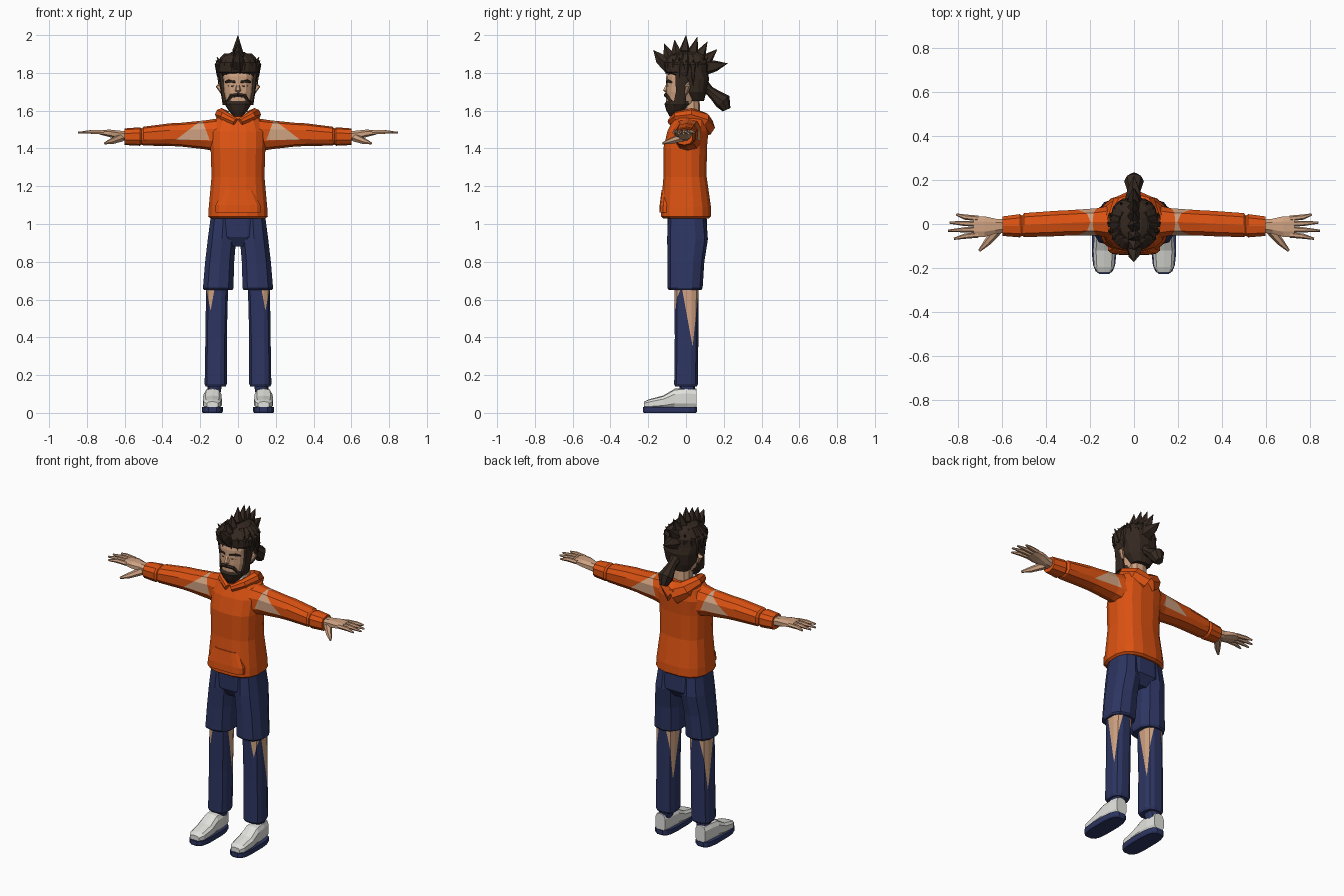
import bpy, bmesh, math, random
from mathutils import Vector

cube = bpy.data.objects.get("Cube")
if cube:
    bpy.data.objects.remove(cube)
random.seed(4)


def material(name, red, green, blue):
    mat = bpy.data.materials.new(name)
    mat.use_nodes = True
    mat.diffuse_color = (red, green, blue, 1)
    shader = mat.node_tree.nodes["Principled BSDF"]
    shader.inputs["Base Color"].default_value = (red, green, blue, 1)
    shader.inputs["Roughness"].default_value = .9
    return mat


ORANGE = material("orange fleece", .72, .085, .006)
NAVY = material("navy cloth", .026, .036, .12)
SKIN = material("skin", .62, .36, .22)
HAIR = material("dark brown hair", .036, .022, .015)
WHITE = material("white leather", .75, .75, .72)


def skin_rings(bm, rings):
    """Bridge a list of point rings and cap both ends."""
    loops = [[bm.verts.new(p) for p in ring] for ring in rings]
    count = len(loops[0])
    for low, high in zip(loops, loops[1:]):
        for i in range(count):
            j = (i + 1) % count
            bm.faces.new((low[i], low[j], high[j], high[i]))
    bm.faces.new(loops[0])
    bm.faces.new(loops[-1])


def loft(bm, axis, sections, sides=12, power=.8):
    """Sections: position on axis, two centre values, two half sizes."""
    rings = []
    for pos, ca, cb, ra, rb in sections:
        ring = []
        for i in range(sides):
            angle = math.tau * (i + .5) / sides
            c, s = math.cos(angle), math.sin(angle)
            point = [ca + ra * math.copysign(abs(c) ** power, c),
                     cb + rb * math.copysign(abs(s) ** power, s)]
            point.insert("xyz".index(axis), pos)
            ring.append(point)
        rings.append(ring)
    skin_rings(bm, rings)


def tube(bm, points, radii, sides=6):
    """Tapered tube along a path."""
    points = [Vector(p) for p in points]
    rings = []
    for i, (point, radius) in enumerate(zip(points, radii)):
        along = points[min(i + 1, len(points) - 1)] - points[max(i - 1, 0)]
        turn = along.to_track_quat("Z", "Y")
        rings.append([point + turn @ Vector((radius * math.cos(math.tau * k / sides),
                                             radius * math.sin(math.tau * k / sides), 0))
                      for k in range(sides)])
    skin_rings(bm, rings)


def paint_triangle(bm, axis, corners, rule):
    """Cut a triangle through the mesh and give its faces the second material."""
    def side(a, b, u, v):
        return (b[0] - a[0]) * (v - a[1]) - (b[1] - a[1]) * (u - a[0])

    edges = list(zip(corners, corners[1:] + corners[:1]))
    for a, b in edges:
        co, normal = Vector((0, 0, a[1])), Vector((0, 0, b[0] - a[0]))
        co[axis], normal[axis] = a[0], a[1] - b[1]
        bmesh.ops.bisect_plane(bm, geom=bm.verts[:] + bm.edges[:] + bm.faces[:],
                               plane_co=co, plane_no=normal.normalized())
    for face in bm.faces:
        centre = face.calc_center_median()
        signs = [side(a, b, centre[axis], centre.z) > 0 for a, b in edges]
        if rule(centre) and (all(signs) or not any(signs)):
            face.material_index = 1


def finish(bm, name, *mats, mirror=False):
    bmesh.ops.recalc_face_normals(bm, faces=bm.faces[:])
    mesh = bpy.data.meshes.new(name)
    bm.to_mesh(mesh)
    bm.free()
    for mat in mats:
        mesh.materials.append(mat)
    obj = bpy.data.objects.new(name, mesh)
    bpy.context.collection.objects.link(obj)
    if mirror:
        obj.modifiers.new("Mirror", "MIRROR")
    return obj


def part(name, mat, axis, sections, mirror=False, **shape):
    bm = bmesh.new()
    loft(bm, axis, sections, **shape)
    return finish(bm, name, mat, mirror=mirror)


def tubes(name, mat, paths, mirror=False, sides=6):
    bm = bmesh.new()
    for points, radii in paths:
        tube(bm, points, radii, sides)
    return finish(bm, name, mat, mirror=mirror)


# Hooded top: body, pocket, hood roll and inner collar
part("hoodie_body", ORANGE, "z", [
    (1.03, 0, 0, .148, .122), (1.04, 0, 0, .16, .135), (1.09, 0, 0, .157, .134),
    (1.25, 0, -.005, .142, .116), (1.4, 0, -.005, .147, .117), (1.49, 0, .01, .15, .11),
    (1.55, 0, .02, .125, .092), (1.585, 0, .025, .08, .07)], sides=16, power=.75)
part("front_pocket", ORANGE, "z", [
    (1.06, 0, -.1, .12, .042), (1.1, 0, -.1, .12, .04), (1.18, 0, -.09, .08, .04)], power=.5)
tubes("hood", ORANGE, [([(.012, -.08, 1.54), (.07, -.045, 1.57), (.088, .025, 1.58),
                         (.06, .08, 1.55), (0, .095, 1.51)],
                        [.02, .028, .034, .05, .06])], mirror=True, sides=8)
part("undershirt_collar", WHITE, "z", [
    (1.55, 0, .005, .07, .07), (1.595, 0, .015, .058, .056)])

# Sleeves with a bare patch on the upper arm
bm = bmesh.new()
loft(bm, "x", [
    (.1, .01, 1.47, .08, .09), (.17, .01, 1.472, .064, .077), (.3, .005, 1.473, .06, .063),
    (.36, .002, 1.473, .06, .06), (.5, -.005, 1.465, .057, .05), (.51, -.008, 1.463, .047, .043),
    (.52, -.008, 1.463, .055, .049), (.6, -.01, 1.462, .046, .044)], sides=10)
paint_triangle(bm, 0, [(.15, 1.445), (.33, 1.445), (.19, 1.552)], lambda c: True)
finish(bm, "sleeves", ORANGE, SKIN, mirror=True)

# Hands
part("palms", SKIN, "x", [
    (.58, -.01, 1.465, .032, .026), (.63, -.01, 1.47, .036, .026),
    (.68, -.012, 1.48, .05, .021), (.73, -.012, 1.485, .05, .013)], mirror=True, sides=8)
fingers = [([(.71, -.012 + .025 * k, 1.485), (.77, -.012 + .029 * k, 1.488), (tip, -.012 + .037 * k, 1.484)],
            [.013, .012, .005]) for k, tip in zip((-1.5, -.5, .5, 1.5), (.82, .847, .84, .81))]
thumb = ([(.62, -.025, 1.457), (.67, -.085, 1.437), (.705, -.122, 1.427)], [.023, .016, .006])
tubes("fingers", SKIN, fingers + [thumb], mirror=True)

# Shorts
part("shorts_waist", NAVY, "z", [
    (.88, 0, .005, .08, .07), (.93, 0, .01, .152, .107), (1.045, 0, .005, .148, .107)])
part("shorts_legs", NAVY, "z", [
    (.65, .105, -.005, .078, .085), (.66, .105, -.005, .084, .093), (.8, .097, 0, .08, .097),
    (.92, .085, .008, .078, .108), (1.03, .078, .005, .07, .1)], mirror=True, sides=10)

# Long trouser legs with torn openings
bm = bmesh.new()
loft(bm, "z", [
    (.14, .118, 0, .054, .058), (.152, .118, 0, .06, .064), (.4, .116, .003, .058, .064),
    (.7, .11, .003, .06, .066)], sides=12, power=.7)
paint_triangle(bm, 1, [(-.025, .68), (.07, .68), (.035, .35)], lambda c: c.y > -.04)
paint_triangle(bm, 0, [(.12, .68), (.172, .68), (.145, .54)], lambda c: c.y < -.03)
finish(bm, "trouser_legs", NAVY, SKIN, mirror=True)
part("ankles", NAVY, "z", [(.1, .128, .01, .036, .04), (.16, .122, .005, .04, .045)], mirror=True)

# Shoes
part("shoe_soles", NAVY, "z", [
    (0, .136, -.085, .052, .14), (.008, .136, -.085, .056, .145), (.032, .136, -.085, .056, .145)],
    mirror=True, sides=16, power=.6)
part("shoe_uppers", WHITE, "y", [
    (-.222, .136, .042, .03, .018), (-.195, .136, .046, .047, .026), (-.12, .136, .056, .052, .036),
    (-.06, .135, .074, .048, .054), (0, .134, .077, .045, .056), (.055, .134, .075, .034, .054)],
    mirror=True, sides=10, power=.65)

# Head and face
part("neck", SKIN, "z", [(1.53, 0, .03, .055, .05), (1.68, 0, .02, .05, .05)], sides=10)
part("head", SKIN, "z", [
    (1.6, 0, -.045, .045, .05), (1.64, 0, -.03, .066, .075), (1.7, 0, -.015, .08, .09),
    (1.78, 0, -.005, .086, .1), (1.85, 0, 0, .08, .09)], sides=14)
tubes("nose", SKIN, [([(0, -.092, 1.75), (0, -.108, 1.705), (0, -.1, 1.69)], [.008, .016, .01])])
tubes("ears", SKIN, [([(.08, 0, 1.69), (.103, .01, 1.73), (.088, .01, 1.75)],
                      [.01, .016, .008])], mirror=True)
part("eyebrows", HAIR, "x", [
    (.014, -.1, 1.752, .008, .007), (.05, -.093, 1.757, .009, .008), (.07, -.072, 1.75, .009, .005)],
    mirror=True, sides=6)
part("eyes", HAIR, "x", [
    (.022, -.097, 1.73, .006, .003), (.036, -.094, 1.73, .006, .007), (.052, -.085, 1.73, .006, .003)],
    mirror=True, sides=6)

# Beard, moustache and sideburns
part("beard", HAIR, "z", [
    (1.57, 0, -.065, .022, .022), (1.6, 0, -.05, .05, .054), (1.635, 0, -.04, .073, .074),
    (1.65, 0, -.035, .076, .07)], sides=14)
tubes("moustache", HAIR, [([(0, -.107, 1.683), (.035, -.096, 1.678), (.06, -.073, 1.64)],
                           [.011, .012, .009])], mirror=True)
part("sideburns", HAIR, "z", [
    (1.63, .068, -.035, .014, .035), (1.7, .08, -.025, .013, .03), (1.8, .09, -.015, .015, .045)],
    mirror=True, sides=8)

# Hair cap
part("hair_cap", HAIR, "z", [
    (1.65, 0, .055, .055, .04), (1.7, 0, .045, .088, .063), (1.765, 0, .04, .1, .082),
    (1.805, 0, .002, .11, .115), (1.855, 0, -.002, .108, .118), (1.89, 0, .005, .075, .095),
    (1.91, 0, .01, .035, .06)], sides=14)

# Crest of curved spikes along the middle
crest = []
for y, z in [(-.172, 1.92), (-.115, 1.955), (-.06, 1.975), (0, 2), (.06, 1.99),
             (.113, 1.965), (.165, 1.925), (.22, 1.85)]:
    root, tip = Vector((0, y * .45, 1.83)), Vector((0, y, z))
    bend = root.lerp(tip, .55) + Vector((0, -.008, -.004))
    crest.append(([root, bend, tip], [.045, .03, .001]))
tubes("hair_crest", HAIR, crest, sides=5)

# Layered strands over the sides, fringe and back
strands = []
for k in range(9):
    angle = math.radians(-75 + 19 * k)
    out = Vector((math.cos(angle), math.sin(angle), 0))
    drop = random.uniform(.03, .06) + (.05 if k > 4 else 0)
    strands.append(([out * .06 + Vector((0, 0, 1.89)), out * .108 + Vector((0, 0, 1.84)),
                     out * .11 + Vector((0, 0, 1.83 - drop))], [.02, .018, .001]))
    strands.append(([out * .08 + Vector((0, 0, 1.83)),
                     out * .118 + Vector((0, 0, 1.86 + random.uniform(0, .03)))], [.022, .001]))
tubes("hair_strands", HAIR, strands, mirror=True, sides=5)

# Tied tail at the back of the head
tubes("ponytail", HAIR, [([(0, .08, 1.735), (0, .125, 1.705), (0, .15, 1.685), (0, .195, 1.65), (0, .215, 1.605)],
                          [.045, .025, .03, .045, .022])], sides=8)
